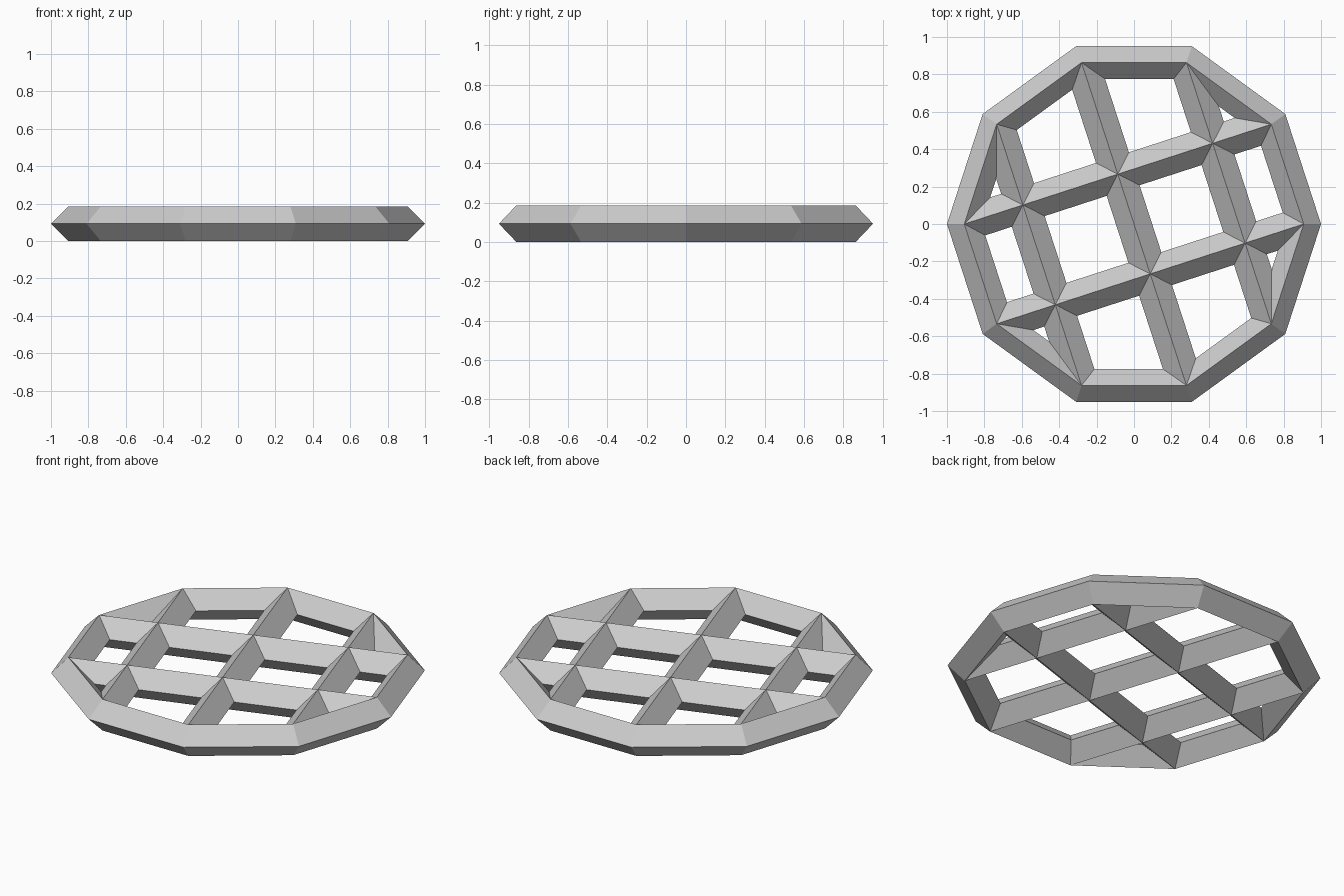
import bpy
from math import cos, sin, radians
from mathutils import Vector

if "Cube" in bpy.data.objects:
    bpy.data.objects.remove(bpy.data.objects["Cube"])

R = 0.9075   # radius of the ring centre line
T = 0.0925   # half thickness of the diamond section

# Ten-sided outer ring with a diamond section
bpy.ops.mesh.primitive_torus_add(major_segments=10, minor_segments=4,
                                 major_radius=R, minor_radius=T,
                                 location=(0, 0, T))
bpy.context.object.name = "outer_ring"


def corner(degrees):
    a = radians(degrees)
    return Vector((R * cos(a), R * sin(a), T))


def bar(name, start, end):
    """Diamond-section bar between two ring corners, ridge upwards."""
    p, q = corner(start), corner(end)
    d = q - p
    bpy.ops.mesh.primitive_cylinder_add(
        vertices=4, radius=T, depth=d.length, location=(p + q) / 2,
        rotation=d.to_track_quat('Z', 'Y').to_euler())
    bpy.context.object.name = name


# Two long bars one way
bar("long_bar_upper", 180, 36)
bar("long_bar_lower", 216, 0)

# Three cross bars the other way
bar("cross_bar_left", 144, 252)
bar("cross_bar_middle", 108, 288)
bar("cross_bar_right", 72, 324)
